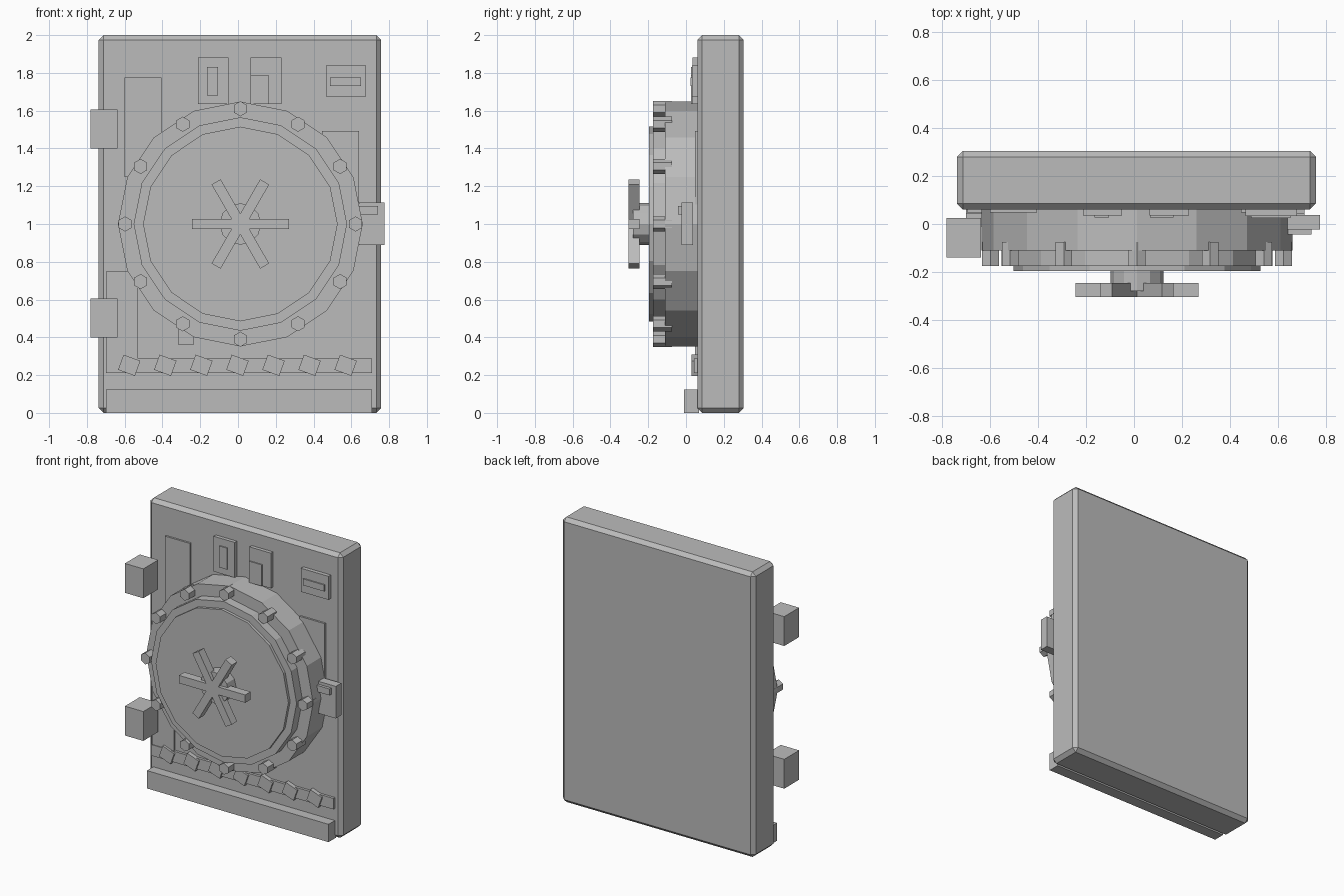
import bpy, bmesh, math
from mathutils import Matrix

if "Cube" in bpy.data.objects:
    bpy.data.objects.remove(bpy.data.objects["Cube"])

grey = bpy.data.materials.new("plain_grey")
grey.diffuse_color = (0.5, 0.5, 0.5, 1)
grey.use_nodes = True
grey.node_tree.nodes["Principled BSDF"].inputs["Base Color"].default_value = grey.diffuse_color

CX, CZ = 0.0125, 1.0   # wheel centre
FACE = 0.06            # front face of the slab


def finish(bm, name):
    bmesh.ops.recalc_face_normals(bm, faces=bm.faces)
    me = bpy.data.meshes.new(name)
    bm.to_mesh(me)
    bm.free()
    me.materials.append(grey)
    ob = bpy.data.objects.new(name, me)
    bpy.context.collection.objects.link(ob)
    return ob


def box(name, x0, x1, y0, y1, z0, z1, turn=0.0, bevel=0.0):
    bm = bmesh.new()
    size = Matrix.Diagonal((x1 - x0, y1 - y0, z1 - z0, 1))
    place = Matrix.Translation(((x0 + x1) / 2, (y0 + y1) / 2, (z0 + z1) / 2))
    bmesh.ops.create_cube(bm, size=1, matrix=place @ Matrix.Rotation(turn, 4, 'Y') @ size)
    if bevel:
        bmesh.ops.bevel(bm, geom=bm.edges[:], offset=bevel, segments=1,
                        profile=0.5, affect='EDGES')
    return finish(bm, name)


def disc(name, x, z, r, y0, y1, sides, start=0.0):
    bm = bmesh.new()
    ring = []
    for i in range(sides):
        a = start + 2 * math.pi * i / sides
        ring.append(bm.verts.new((x + r * math.cos(a), y0, z + r * math.sin(a))))
    front = bm.faces.new(ring)
    ext = bmesh.ops.extrude_face_region(bm, geom=[front], use_keep_orig=True)
    for v in ext["geom"]:
        if isinstance(v, bmesh.types.BMVert):
            v.co.y = y1
    return finish(bm, name)


# Wall slab
box("door_slab", -0.7375, 0.7575, FACE, 0.305, 0, 2, bevel=0.025)

# Stepped round hatch
disc("hatch_body", CX, CZ, 0.648, -0.11, 0.07, 16)
disc("hatch_ring", CX, CZ, 0.565, -0.175, -0.10, 16)
disc("hatch_cover", CX, CZ, 0.515, -0.195, -0.15, 16)

# Rim bolts
for i in range(12):
    a = math.pi * i / 6
    disc("rim_bolt", CX + 0.61 * math.cos(a), CZ + 0.61 * math.sin(a),
         0.04, -0.175, -0.075, 6, math.pi / 6)

# Handle: hub and three crossing bars
disc("handle_hub", CX, CZ, 0.11, -0.28, -0.19, 12)
for i in range(3):
    box("handle_bar", CX - 0.257, CX + 0.257, -0.305, -0.245,
        CZ - 0.0275, CZ + 0.0275, turn=i * math.pi / 3)

# Hinges on the left
for z in (0.5025, 1.5035):
    box("hinge_block", -0.78, -0.637, -0.14, 0.025, z - 0.103, z + 0.103)

# Latch on the right
box("latch_block", 0.64, 0.775, -0.023, 0.038, 0.89, 1.115)
box("latch_tab", 0.64, 0.74, -0.043, 0, 1.05, 1.095)

# Flat wall patches, partly behind the hatch
for x0, x1, z0, z1 in ((-0.60, -0.405, 1.25, 1.775), (-0.695, -0.53, 0.26, 0.752),
                       (0.445, 0.64, 1.05, 1.492), (-0.315, -0.235, 0.36, 0.55)):
    box("wall_patch", x0, x1, 0.047, FACE + 0.01, z0, z1)

# Small panels with raised inserts
box("panel_left", -0.213, -0.05, 0.035, 0.07, 1.635, 1.882)
box("panel_left_insert", -0.165, -0.105, 0.027, 0.05, 1.68, 1.83)
box("panel_middle", 0.065, 0.23, 0.035, 0.07, 1.635, 1.882)
box("panel_middle_insert", 0.066, 0.165, 0.027, 0.05, 1.636, 1.785)
box("panel_right", 0.465, 0.678, 0.033, 0.07, 1.675, 1.84)
box("panel_right_insert", 0.487, 0.652, 0.024, 0.05, 1.73, 1.775)

# Warning strip with tilted plates
box("warning_strip", -0.70, 0.71, 0.042, 0.07, 0.21, 0.287)
for i in range(7):
    x = -0.576 + i * 0.191
    box("strip_plate", x - 0.0475, x + 0.0475, 0.03, 0.06,
        0.252 - 0.0425, 0.252 + 0.0425, turn=math.radians(20))

# Bottom plinth
box("bottom_plinth", -0.70, 0.71, -0.01, 0.07, 0, 0.125)
